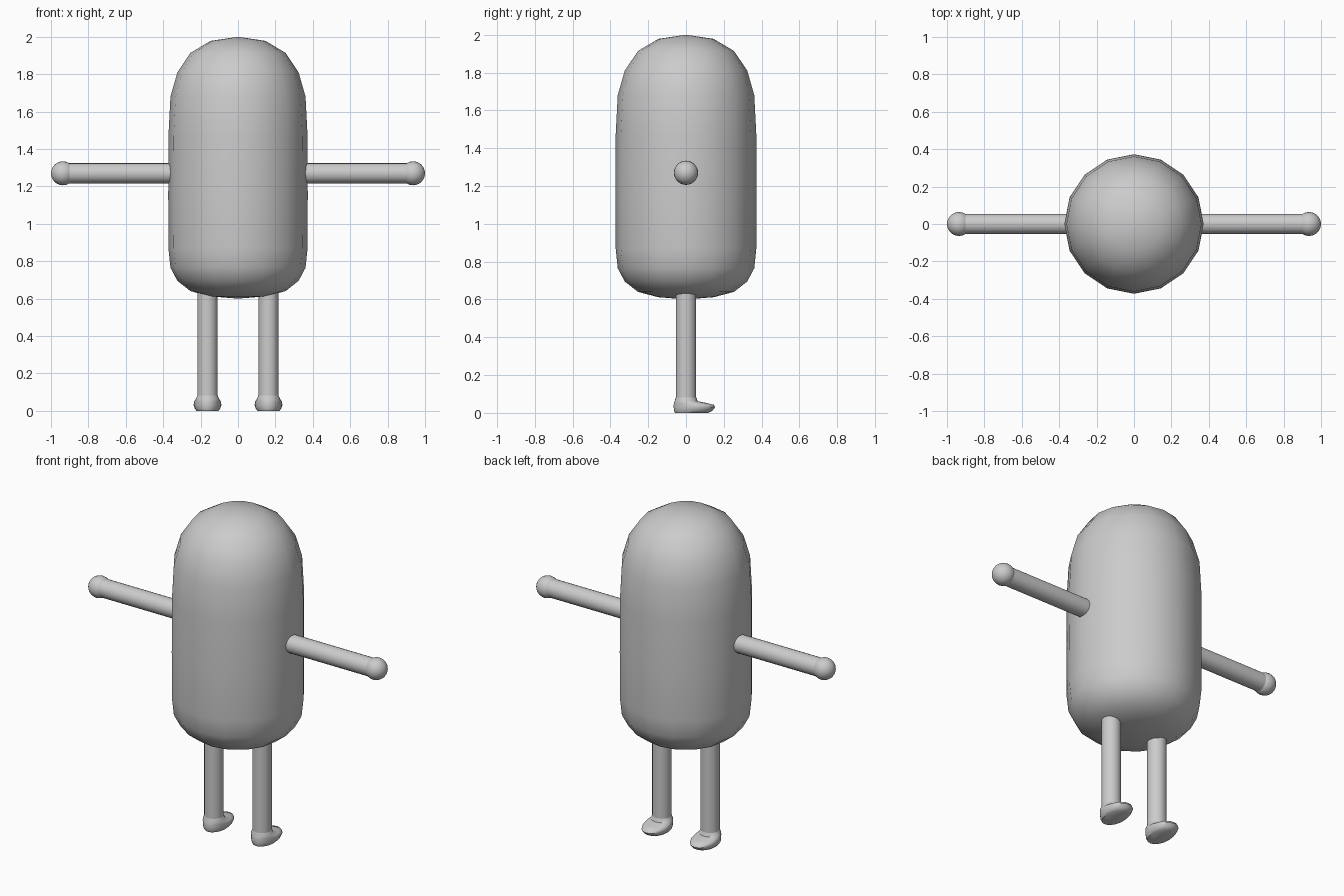
import bpy, bmesh, math
from mathutils import Matrix

cube = bpy.data.objects.get("Cube")
if cube:
    bpy.data.objects.remove(cube)

GREY = (0.6, 0.6, 0.6, 1)
mat = bpy.data.materials.new("plain grey")
mat.use_nodes = True
mat.diffuse_color = GREY
mat.node_tree.nodes["Principled BSDF"].inputs["Base Color"].default_value = GREY


def loft(name, rings, sides, matrix=Matrix(), angle=60):
    """Skin stacked ellipses; each ring is (height, half width, back, front)."""
    bm = bmesh.new()
    loops = []
    for z, half, back, front in rings:
        mid, depth = (front + back) / 2, (front - back) / 2
        turns = [2 * math.pi * i / sides for i in range(sides)]
        loops.append([bm.verts.new((half * math.cos(t), mid + depth * math.sin(t), z))
                      for t in turns])
    for low, high in zip(loops, loops[1:]):
        for i in range(sides):
            j = (i + 1) % sides
            bm.faces.new((low[i], low[j], high[j], high[i]))
    bm.faces.new(loops[0][::-1])
    bm.faces.new(loops[-1])
    # Rings of no size close to a point
    bmesh.ops.remove_doubles(bm, verts=bm.verts, dist=0.0001)
    bmesh.ops.transform(bm, matrix=matrix, verts=bm.verts)
    bmesh.ops.recalc_face_normals(bm, faces=bm.faces)
    mesh = bpy.data.meshes.new(name)
    bm.to_mesh(mesh)
    bm.free()
    mesh.materials.append(mat)
    obj = bpy.data.objects.new(name, mesh)
    bpy.context.collection.objects.link(obj)
    bpy.ops.object.select_all(action='DESELECT')
    bpy.context.view_layer.objects.active = obj
    obj.select_set(True)
    bpy.ops.object.shade_smooth_by_angle(angle=math.radians(angle))
    return obj


def round_rings(profile):
    return [(z, r, -r, r) for z, r in profile]


# Rounded capsule body, fuller at the bottom
body = [(0.60, 0), (0.612, 0.147), (0.64, 0.254), (0.695, 0.324), (0.765, 0.361),
        (0.87, 0.372), (1.15, 0.373), (1.47, 0.372), (1.68, 0.361), (1.81, 0.324),
        (1.914, 0.254), (1.978, 0.147), (2.0, 0)]
loft("body", round_rings(body), 16)

# Foot rings, from flat sole up to the ankle, toe towards +y
foot = [(0, 0.058, -0.058, 0.118), (0.012, 0.068, -0.064, 0.14),
        (0.03, 0.074, -0.065, 0.154), (0.043, 0.073, -0.065, 0.147),
        (0.052, 0.07, -0.063, 0.11), (0.062, 0.063, -0.06, 0.062),
        (0.085, 0.053, -0.053, 0.053)]
hand = [(0.064 * math.sin(a), abs(0.064 * math.cos(a)))
        for a in (math.pi * (i / 12 - 0.5) for i in range(13))]

for side, s in (("left", 1), ("right", -1)):
    hip = Matrix.Translation((s * 0.163, 0, 0))
    loft(side + "_leg", round_rings([(0.075, 0.054), (0.66, 0.054)]), 24, hip)
    loft(side + "_foot", foot, 24, hip, 50)
    # Straight arm out to the side with a ball hand
    along = Matrix.Translation((0, 0, 1.27)) @ Matrix.Rotation(s * math.pi / 2, 4, 'Y')
    loft(side + "_arm", round_rings([(0.3, 0.054), (0.94, 0.054)]), 24, along)
    loft(side + "_hand", round_rings(hand), 24, along @ Matrix.Translation((0, 0, 0.936)))
